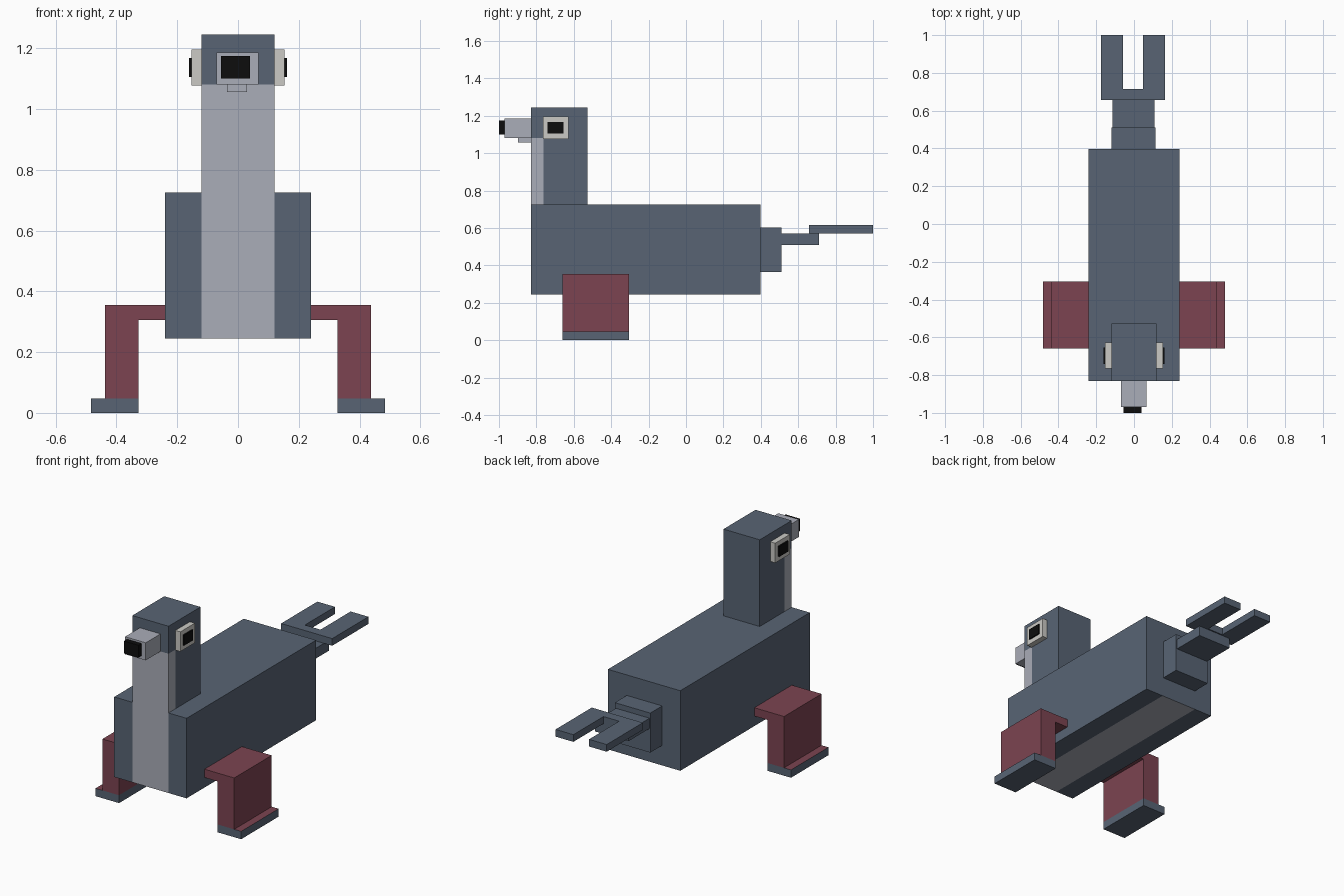
import bpy, bmesh
from mathutils import Vector

if "Cube" in bpy.data.objects:
    bpy.data.objects.remove(bpy.data.objects["Cube"])


def material(name, rgb):
    m = bpy.data.materials.new(name)
    lin = [((c / 255 + 0.055) / 1.055) ** 2.4 for c in rgb]
    m.diffuse_color = (*lin, 1)
    m.use_nodes = True
    m.node_tree.nodes["Principled BSDF"].inputs["Base Color"].default_value = m.diffuse_color
    return m


slate = material("slate", (88, 100, 116))
pale = material("pale grey", (170, 173, 184))
red = material("dull red", (124, 68, 81))
white = material("eye white", (203, 202, 197))
black = material("black", (13, 13, 13))


def finish(name, bm, mats, rule=None):
    """Store the mesh; rule(centre, normal) picks the second material."""
    bmesh.ops.recalc_face_normals(bm, faces=bm.faces)
    bm.normal_update()
    if rule:
        for f in bm.faces:
            f.material_index = int(rule(f.calc_center_median(), f.normal))
    mesh = bpy.data.meshes.new(name)
    bm.to_mesh(mesh)
    bm.free()
    for m in mats:
        mesh.materials.append(m)
    ob = bpy.data.objects.new(name, mesh)
    bpy.context.collection.objects.link(ob)
    return ob


def box(name, x, y, z, *mats, cuts=(), rule=None):
    """Box from axis ranges, optionally cut at (axis, position) planes."""
    bm = bmesh.new()
    bmesh.ops.create_cube(bm, size=1)
    for v in bm.verts:
        v.co = Vector([(r[0] + r[1]) / 2 + c * abs(r[1] - r[0])
                       for r, c in zip((x, y, z), v.co)])
    for axis, pos in cuts:
        p = Vector((0, 0, 0))
        n = Vector((0, 0, 0))
        p[axis], n[axis] = pos, 1
        bmesh.ops.bisect_plane(bm, geom=bm.verts[:] + bm.edges[:] + bm.faces[:],
                               plane_co=p, plane_no=n)
    return finish(name, bm, mats, rule)


def prism(name, points, offset, mat):
    """Extrude a closed flat outline along offset."""
    bm = bmesh.new()
    face = bm.faces.new([bm.verts.new(p) for p in points])
    ext = bmesh.ops.extrude_face_region(bm, geom=[face])
    moved = [g for g in ext["geom"] if isinstance(g, bmesh.types.BMVert)]
    bmesh.ops.translate(bm, verts=moved, vec=offset)
    # the source face can remain or be consumed; make sure the prism is closed
    bmesh.ops.holes_fill(bm, edges=[e for e in bm.edges if e.is_boundary])
    return finish(name, bm, [mat])


# Body with a pale strip down the chest and belly
box("body", (-0.24, 0.24), (-0.83, 0.397), (0.245, 0.725), slate, pale,
    cuts=[(0, -0.12), (0, 0.12)],
    rule=lambda c, n: abs(c.x) < 0.1 and (n.y < -0.5 or n.z < -0.5))

# Neck and head with a pale throat
box("neck_and_head", (-0.12, 0.12), (-0.83, -0.527), (0.725, 1.245), slate, pale,
    cuts=[(1, -0.763), (2, 1.08)],
    rule=lambda c, n: c.z < 1.08 and c.y < -0.763)

# Muzzle
box("snout", (-0.07, 0.067), (-0.97, -0.83), (1.08, 1.185), pale)
box("nose", (-0.056, 0.039), (-1.0, -0.97), (1.1, 1.174), black)
box("jaw", (-0.036, 0.03), (-0.897, -0.83), (1.056, 1.08), pale)

for side, s in (("left", -1), ("right", 1)):
    # Eye blocks and pupil plates
    box(f"{side}_eye", sorted((s * 0.12, s * 0.153)), (-0.765, -0.627), (1.077, 1.195), white)
    box(f"{side}_pupil", sorted((s * 0.153, s * 0.161)), (-0.74, -0.655), (1.105, 1.168), black)
    # Bent flipper
    outline = [(0.24, 0.355), (0.437, 0.355), (0.437, 0.047),
               (0.327, 0.047), (0.327, 0.305), (0.24, 0.305)]
    prism(f"{side}_flipper", [(s * x, -0.66, z) for x, z in outline], (0, 0.355, 0), red)
    # Flipper foot with a red upper face
    box(f"{side}_foot", sorted((s * 0.327, s * 0.483)), (-0.66, -0.305), (0, 0.047), slate, red,
        rule=lambda c, n: n.z > 0.5)

# Tail segments and forked fluke
box("tail_base", (-0.12, 0.115), (0.397, 0.51), (0.365, 0.602), slate)
box("tail_middle", (-0.115, 0.108), (0.51, 0.71), (0.508, 0.57), slate)
fork = [(-0.174, 0.657), (0.165, 0.657), (0.165, 1.0), (0.047, 1.0),
        (0.047, 0.715), (-0.057, 0.715), (-0.057, 1.0), (-0.174, 1.0)]
prism("tail_fluke", [(x, y, 0.572) for x, y in fork], (0, 0, 0.043), slate)
